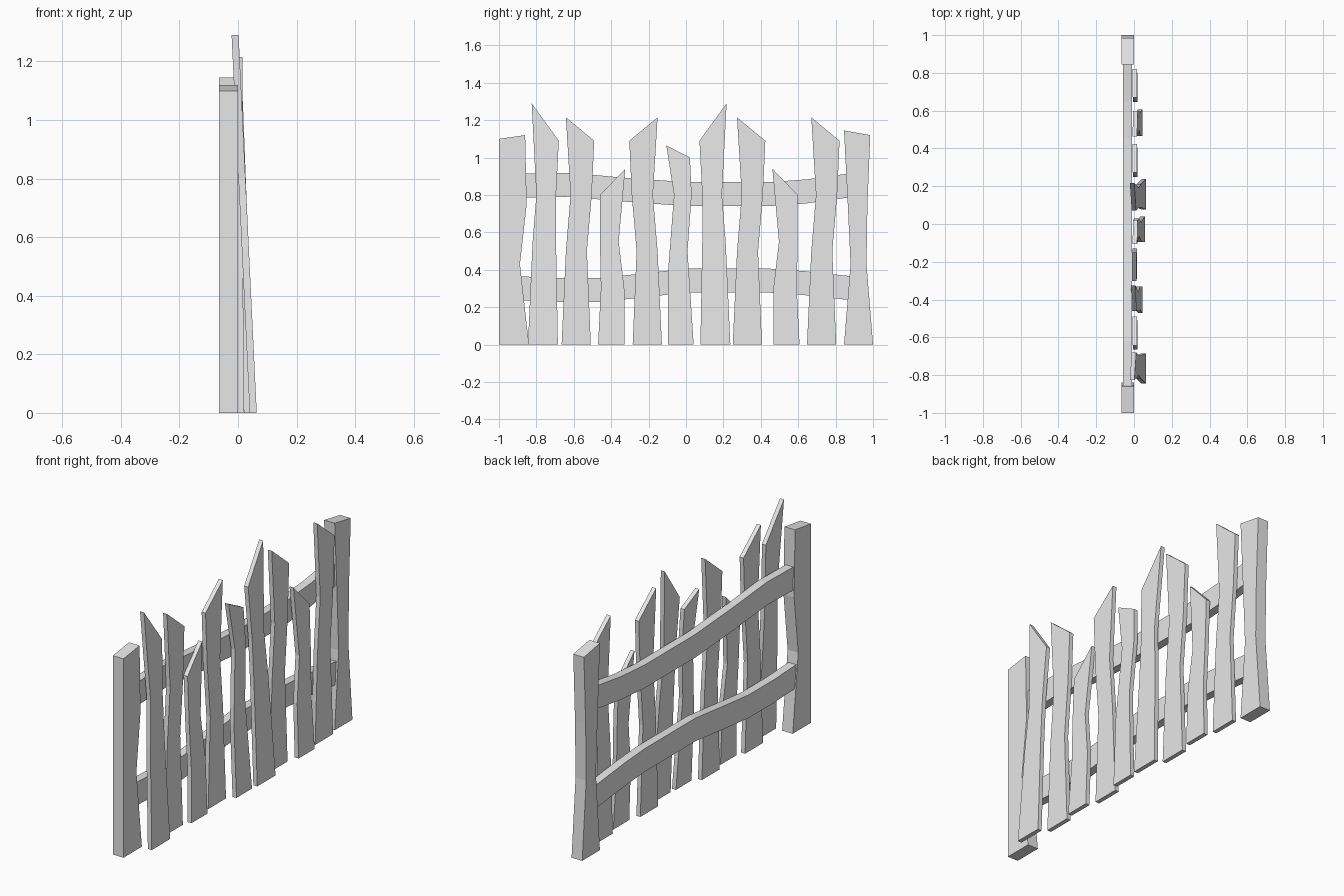
import bpy
import bmesh

cube = bpy.data.objects.get("Cube")
if cube:
    bpy.data.objects.remove(cube, do_unlink=True)

wood = bpy.data.materials.new("grey_wood")
wood.use_nodes = True
GREY = (0.8, 0.8, 0.8, 1.0)
wood.diffuse_color = GREY
wood.node_tree.nodes["Principled BSDF"].inputs["Base Color"].default_value = GREY


def board(name, side_a, side_b, back, thick, offset=0.0, mirror=False, lean=0.0):
    """Board in the YZ plane between two matching edges, extruded along x."""
    sign = -1 if mirror else 1
    bm = bmesh.new()

    def point(y, z, depth):
        return bm.verts.new((back + depth - lean * z, offset + sign * y, z))

    rings = []
    for (ya, za), (yb, zb) in zip(side_a, side_b):
        rings.append([point(ya, za, 0), point(yb, zb, 0),
                      point(yb, zb, thick), point(ya, za, thick)])
    for low, high in zip(rings, rings[1:]):
        for i in range(4):
            j = (i + 1) % 4
            bm.faces.new((low[i], low[j], high[j], high[i]))
    bm.faces.new(rings[0])
    bm.faces.new(rings[-1])
    bmesh.ops.recalc_face_normals(bm, faces=bm.faces)
    mesh = bpy.data.meshes.new(name)
    bm.to_mesh(mesh)
    bm.free()
    mesh.materials.append(wood)
    obj = bpy.data.objects.new(name, mesh)
    bpy.context.collection.objects.link(obj)
    return obj


# Picket outlines: the two long edges from bottom to top, as (y, z)
tall = ([(-.08, 0), (-.055, .55), (-.035, .8), (-.06, 1.29)],
        [(.08, 0), (.07, .55), (.07, .8), (.085, 1.09)])
medium = ([(-.078, 0), (-.055, .5), (-.03, .8), (-.055, 1.215)],
          [(.078, 0), (.057, .5), (.083, .8), (.096, 1.09)])
short = ([(-.07, 0), (-.055, .3), (-.06, .55), (-.06, .8)],
         [(.07, 0), (.07, .3), (.04, .55), (.075, .94)])
bent = ([(-.068, 0), (-.068, .4), (-.037, .8), (-.078, 1.065)],
        [(.068, 0), (.035, .5), (.057, .8), (.048, 1.0)])

# Pickets: outline, centre y, mirrored, back x at the ground, lean
pickets = [
    (tall, -.765, False, .04, .048),
    (medium, -.587, False, -.005, .003),
    (short, -.4, False, .02, .038),
    (medium, -.207, True, -.007, .003),
    (bent, -.027, False, .033, .038),
    (tall, .157, True, .04, .048),
    (medium, .328, False, -.005, .003),
    (short, .537, True, .02, .03),
    (medium, .725, False, -.005, .003),
]
for number, (shape, y, mirror, back, lean) in enumerate(pickets, 1):
    board(f"picket_{number}", *shape, back, .024, y, mirror, lean)

# End posts
board("front_post",
      [(-1, 0), (-1, .43), (-1, .75), (-1, 1.1)],
      [(-.84, 0), (-.888, .43), (-.852, .75), (-.86, 1.12)], -.065, .065)
board("back_post",
      [(.845, 0), (.88, .43), (.865, .75), (.845, 1.145)],
      [(1, 0), (.965, .43), (.97, .75), (.985, 1.12)], -.065, .065)


# Wavy rails: constant height along a bent centre line
def rail(name, line, half=.064):
    board(name, [(y, z - half) for y, z in line],
          [(y, z + half) for y, z in line], -.058, .047)


rail("upper_rail", [(-.9, .85), (-.62, .855), (-.35, .83), (0, .805),
                    (.45, .805), (.65, .82), (.9, .855)])
rail("lower_rail", [(-.91, .302), (-.68, .292), (-.46, .293), (-.25, .314),
                    (0, .342), (.45, .342), (.62, .33), (.9, .3)])
